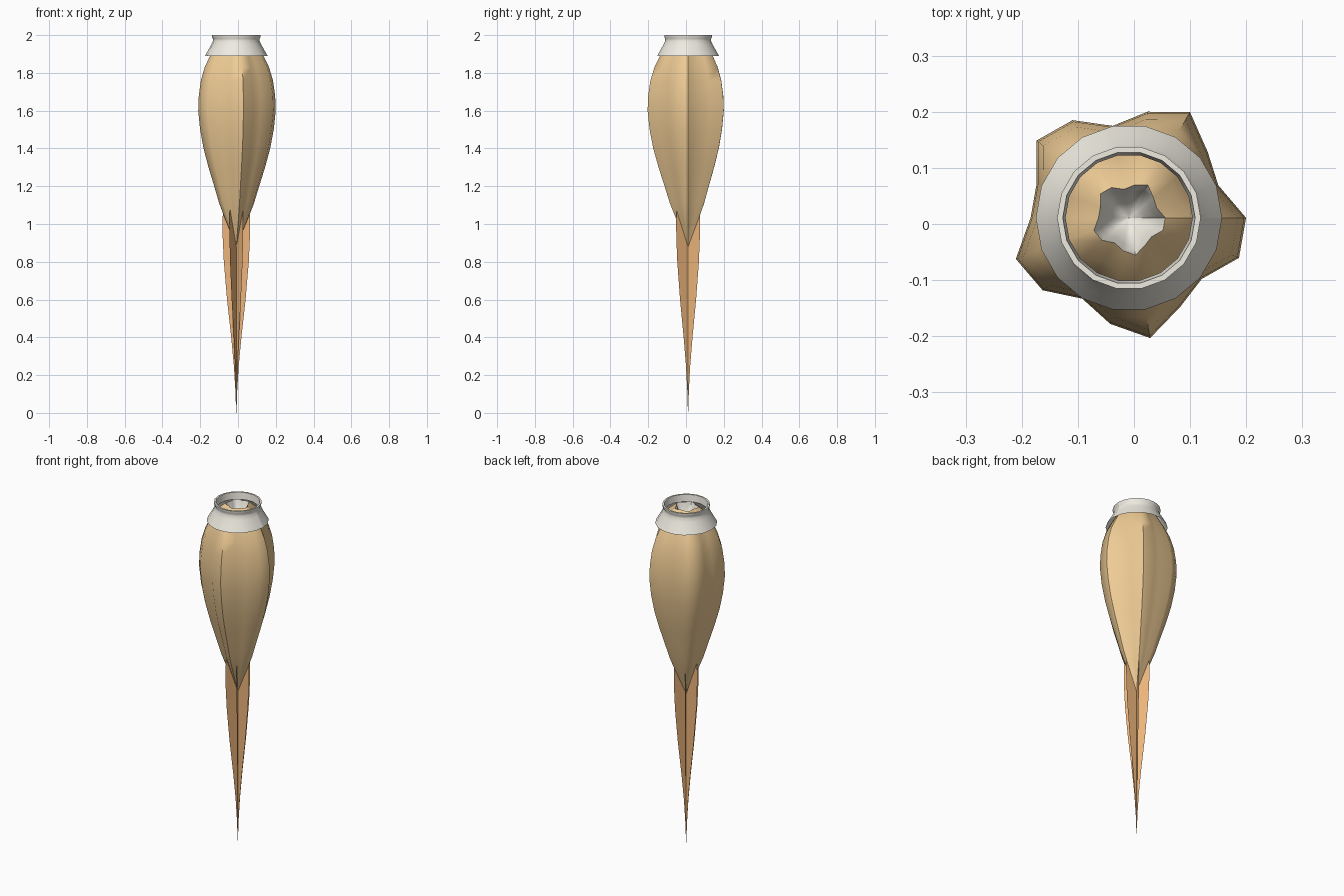
import bpy, bmesh
from math import sin, cos, radians

if "Cube" in bpy.data.objects:
    bpy.data.objects.remove(bpy.data.objects["Cube"])

CX, CY = -0.009, 0.011   # axis of the rocket
SEG = 18


def material(name, col):
    m = bpy.data.materials.new(name)
    m.diffuse_color = (*col, 1)
    m.use_nodes = True
    m.node_tree.nodes["Principled BSDF"].inputs["Base Color"].default_value = m.diffuse_color
    return m


ORANGE = material("amber", (0.86, 0.60, 0.30))
FLAME = material("flame_orange", (0.86, 0.47, 0.20))
CREAM = material("cream", (0.86, 0.83, 0.75))


def finish(name, bm, mat, angle=None):
    me = bpy.data.meshes.new(name)
    bm.to_mesh(me)
    bm.free()
    ob = bpy.data.objects.new(name, me)
    bpy.context.collection.objects.link(ob)
    ob.location = (CX, CY, 0)
    me.materials.append(mat)
    if angle:
        bpy.context.view_layer.objects.active = ob
        ob.select_set(True)
        bpy.ops.object.shade_smooth_by_angle(angle=radians(angle))
        ob.select_set(False)
    return ob


def round_shell(name, profile, mat, shape=lambda a: 1.0, angle=60):
    """Sweep (radius, z) around the axis; the seam at angle 0 stays open."""
    bm = bmesh.new()
    rings = []
    for r, z in profile:
        ring = []
        for i in range(SEG + 1):
            a = radians(i * 360 / SEG)
            rr = r * shape(a)
            ring.append(bm.verts.new((rr * cos(a), rr * sin(a), z)))
        rings.append(ring)
    for lo, hi in zip(rings, rings[1:]):
        for i in range(SEG):
            bm.faces.new((lo[i], lo[i + 1], hi[i + 1], hi[i]))
    return finish(name, bm, mat, angle)


def lobes(a):
    return 0.192 + 0.026 * cos(5 * (a + radians(10)))


# five-lobed body
round_shell("body", [(0.005, 0.88), (0.16, 0.96), (0.32, 1.04), (0.45, 1.11),
                     (0.58, 1.2), (0.73, 1.3), (0.86, 1.4), (0.95, 1.5),
                     (1.0, 1.6), (0.985, 1.68), (0.93, 1.76), (0.83, 1.83),
                     (0.69, 1.89), (0.54, 1.945), (0.31, 1.985)],
            ORANGE, lobes)

# bowl sunk in the top opening
round_shell("inner_bowl", [(0.31, 1.985), (0.25, 1.95), (0.17, 1.92), (0.08, 1.905), (0.004, 1.90)],
            CREAM, lobes)

# flared collar with a thin lip
round_shell("collar", [(0.166, 1.89), (0.149, 1.92), (0.132, 1.95), (0.123, 1.97),
                       (0.123, 1.98), (0.128, 1.99), (0.128, 2.0), (0.118, 2.0),
                       (0.113, 1.96)],
            CREAM, angle=35)

# three crossed flat blades forming the tail
blade = [(0.0008, 0), (0.005, 0.12), (0.013, 0.25), (0.027, 0.4), (0.049, 0.6),
         (0.066, 0.8), (0.072, 0.93), (0.073, 1.03), (0.066, 1.1), (0.04, 1.18)]
bm = bmesh.new()
for k in range(6):
    a = radians(60 * k)
    inner = [bm.verts.new((0, 0, z)) for r, z in blade]
    outer = [bm.verts.new((r * cos(a), r * sin(a), z)) for r, z in blade]
    for i in range(len(blade) - 1):
        bm.faces.new((inner[i], outer[i], outer[i + 1], inner[i + 1]))
finish("tail_blades", bm, FLAME)
